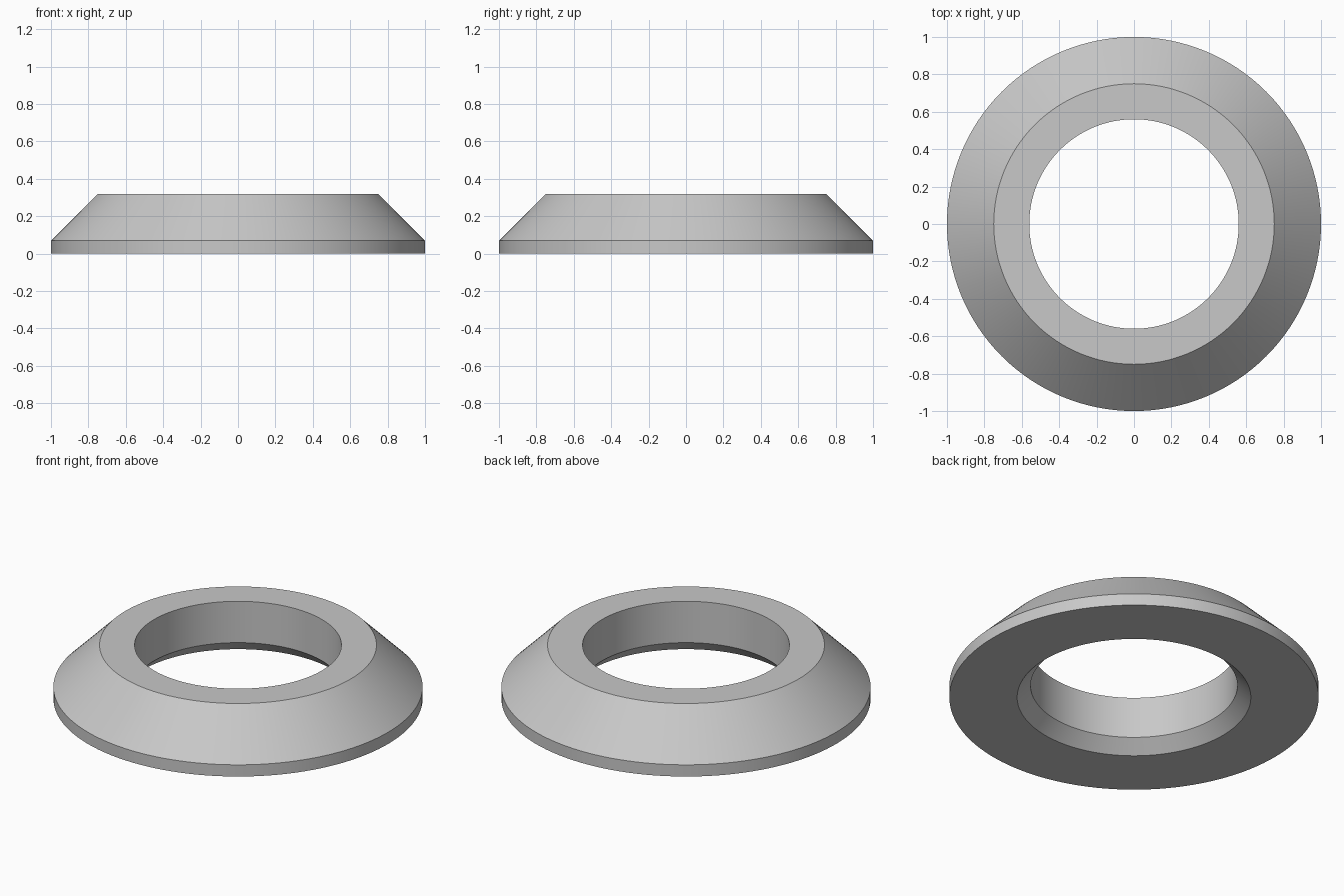
import bpy
import bmesh
from math import radians, tau
from mathutils import Matrix, Vector

cube = bpy.data.objects.get("Cube")
if cube:
    bpy.data.objects.remove(cube, do_unlink=True)

# Plain grey material
grey = bpy.data.materials.new("light grey")
grey.use_nodes = True
colour = (0.58, 0.58, 0.58, 1)
grey.diffuse_color = colour
grey.node_tree.nodes["Principled BSDF"].inputs["Base Color"].default_value = colour

# Ring cross-section as radius and height: rim, cone, top, bore, lower chamfer
profile = [(1, 0), (1, 0.07), (0.75, 0.32), (0.56, 0.32), (0.56, 0.073), (0.633, 0)]

# Revolve the closed cross-section
bm = bmesh.new()
verts = [bm.verts.new((r, 0, z)) for r, z in profile]
edges = [bm.edges.new((v, verts[i - 1])) for i, v in enumerate(verts)]
bmesh.ops.spin(bm, geom=verts + edges, cent=(0, 0, 0), axis=(0, 0, 1),
               angle=tau, steps=128, use_merge=True)
bmesh.ops.remove_doubles(bm, verts=bm.verts[:], dist=0.0001)
bmesh.ops.recalc_face_normals(bm, faces=bm.faces[:])
mesh = bpy.data.meshes.new("bevelled_ring")
bm.to_mesh(mesh)
bm.free()
mesh.materials.append(grey)

ring = bpy.data.objects.new("bevelled_ring", mesh)
bpy.context.collection.objects.link(ring)
bpy.ops.object.select_all(action="DESELECT")
ring.select_set(True)
bpy.context.view_layer.objects.active = ring
bpy.ops.object.shade_smooth_by_angle(angle=radians(30))
